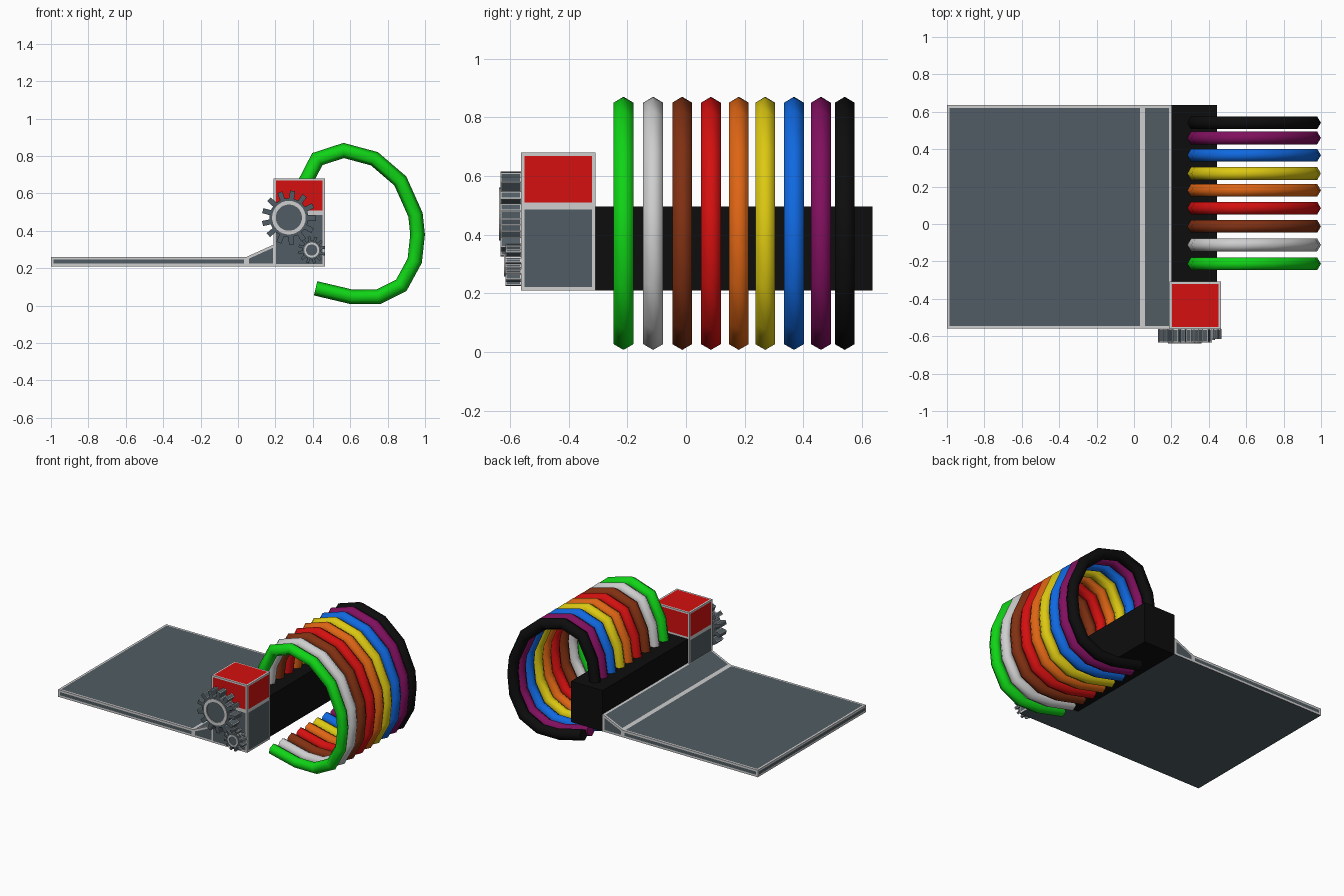
import bpy, bmesh, math
from mathutils import Vector

cube = bpy.data.objects.get("Cube")
if cube:
    bpy.data.objects.remove(cube, do_unlink=True)

COLOURS = {
    "black": (0.004, 0.004, 0.004), "purple": (0.22, 0.005, 0.115),
    "blue": (0.005, 0.14, 0.75), "yellow": (0.72, 0.58, 0.006),
    "orange": (0.73, 0.13, 0.007), "red": (0.66, 0.005, 0.005),
    "brown": (0.22, 0.03, 0.006), "light_grey": (0.62, 0.62, 0.62),
    "green": (0.005, 0.66, 0.008), "slate_grey": (0.083, 0.108, 0.125),
}
MATS = {}
for name, rgb in COLOURS.items():
    m = bpy.data.materials.new(name)
    m.use_nodes = True
    m.diffuse_color = (*rgb, 1)
    bsdf = m.node_tree.nodes["Principled BSDF"]
    bsdf.inputs["Base Color"].default_value = (*rgb, 1)
    bsdf.inputs["Roughness"].default_value = 0.6
    MATS[name] = m


def finish(name, bm, *mats, smooth=False):
    bmesh.ops.recalc_face_normals(bm, faces=bm.faces)
    for f in bm.faces:
        f.smooth = smooth
    mesh = bpy.data.meshes.new(name)
    bm.to_mesh(mesh)
    bm.free()
    for c in mats:
        mesh.materials.append(MATS[c])
    obj = bpy.data.objects.new(name, mesh)
    bpy.context.collection.objects.link(obj)
    return obj


def prism(profile, y0, y1):
    """Extrude an x/z outline from y0 to y1."""
    bm = bmesh.new()
    face = bm.faces.new([bm.verts.new((x, y0, z)) for x, z in profile])
    ext = bmesh.ops.extrude_face_region(bm, geom=[face])
    for v in ext["geom"]:
        if isinstance(v, bmesh.types.BMVert):
            v.co.y = y1
    bmesh.ops.recalc_face_normals(bm, faces=bm.faces)
    return bm


def framed_prism(name, profile, y0, y1, panel, border):
    """Prism whose faces carry a light frame around a coloured panel."""
    bm = prism(profile, y0, y1)
    bm.normal_update()
    faces = [f for f in bm.faces if f.normal.z > -0.9]
    rim = bmesh.ops.inset_individual(bm, faces=faces, thickness=border,
                                     use_even_offset=True)
    for f in rim["faces"]:
        f.material_index = 1
    return finish(name, bm, panel, "light_grey")


def rect(x0, x1, z0, z1):
    return [(x0, z0), (x1, z0), (x1, z1), (x0, z1)]


def circle(cx, cz, r, n=32):
    return [(cx + r * math.cos(2 * math.pi * i / n),
             cz + r * math.sin(2 * math.pi * i / n)) for i in range(n)]


# Flat board and the ramp that meets the spine
framed_prism("board", rect(-1, 0.045, 0.21, 0.26), -0.56, 0.635, "slate_grey", 0.014)
framed_prism("ramp", [(0.045, 0.21), (0.2, 0.21), (0.2, 0.33), (0.045, 0.26)],
             -0.56, 0.635, "slate_grey", 0.014)

# Spine block that holds the rings
finish("spine", prism(rect(0.2, 0.445, 0.21, 0.495), -0.31, 0.635), "black")

# Two-tone gearbox
framed_prism("gearbox_lower", rect(0.19, 0.465, 0.21, 0.497), -0.562, -0.308,
             "slate_grey", 0.012)
framed_prism("gearbox_upper", rect(0.19, 0.465, 0.497, 0.68), -0.562, -0.308,
             "red", 0.012)


def gear(name, cx, cz, r_root, r_tip, teeth, y0, y1, hub, hole, phase):
    """Toothed wheel with light tooth edges and a light hub ring."""
    pts = []
    pitch = 2 * math.pi / teeth
    for i in range(teeth):
        for off, r in ((-0.27, r_root), (-0.2, r_tip), (0.2, r_tip), (0.27, r_root)):
            a = (i + off) * pitch + phase
            pts.append((cx + r * math.cos(a), cz + r * math.sin(a)))
    bm = prism(pts, y0, y1)
    bm.normal_update()
    sides = [f for f in bm.faces if abs(f.normal.y) < 0.5]
    rim = bmesh.ops.inset_individual(bm, faces=sides, thickness=0.004,
                                     use_even_offset=True)
    for f in rim["faces"]:
        f.material_index = 1
    finish(name, bm, "slate_grey", "light_grey")
    # Thin annulus on the front face
    bm = bmesh.new()
    loops = [[bm.verts.new((x, y, z)) for x, z in circle(cx, cz, r)]
             for r, y in ((hub, y0), (hub, y0 - 0.005), (hole, y0 - 0.005), (hole, y0))]
    for j in range(4):
        a, b = loops[j], loops[(j + 1) % 4]
        for i in range(32):
            k = (i + 1) % 32
            bm.faces.new((a[i], a[k], b[k], b[i]))
    finish(name + "_ring", bm, "light_grey")


gear("large_gear", 0.272, 0.47, 0.104, 0.145, 13, -0.633, -0.562, 0.09, 0.07, 1.43)
gear("small_gear", 0.394, 0.297, 0.05, 0.073, 12, -0.615, -0.562, 0.04, 0.03, 0.2)

# Open rings: six-sided tube swept along a path in the x/z plane
PATH = [Vector((x, 0, z)) for x, z in (
    (0.32, 0.46), (0.345, 0.63), (0.424, 0.783), (0.565, 0.829), (0.729, 0.785),
    (0.868, 0.666), (0.949, 0.485), (0.96, 0.38), (0.945, 0.24), (0.873, 0.108),
    (0.749, 0.046), (0.61, 0.046), (0.415, 0.092))]
RADIUS = 0.039


def ring(name, y, colour):
    bm = bmesh.new()
    sections = []
    for i, p in enumerate(PATH):
        d_in = (p - PATH[max(i - 1, 0)]).normalized()
        d_out = (PATH[min(i + 1, len(PATH) - 1)] - p).normalized()
        t = (d_in + d_out).normalized()
        side = Vector((-t.z, 0, t.x))
        stretch = 1 / max(t.dot(d_out if d_out.length else d_in), 0.5)
        sections.append([bm.verts.new(
            p + Vector((0, y, 0))
            + side * (RADIUS * stretch * math.cos(k * math.pi / 3))
            + Vector((0, RADIUS * math.sin(k * math.pi / 3), 0))) for k in range(6)])
    for a, b in zip(sections, sections[1:]):
        for k in range(6):
            n = (k + 1) % 6
            bm.faces.new((a[k], a[n], b[n], b[k]))
    caps = [bm.faces.new(sections[0]), bm.faces.new(sections[-1])]
    for cap in caps:
        for e in cap.edges:
            e.smooth = False
    finish(name, bm, colour, smooth=True)


RINGS = (("green", -0.213), ("light_grey", -0.112), ("brown", -0.013),
         ("red", 0.085), ("orange", 0.18), ("yellow", 0.27), ("blue", 0.368),
         ("purple", 0.46), ("black", 0.541))
for colour, y in RINGS:
    ring(colour + "_ring", y, colour)
